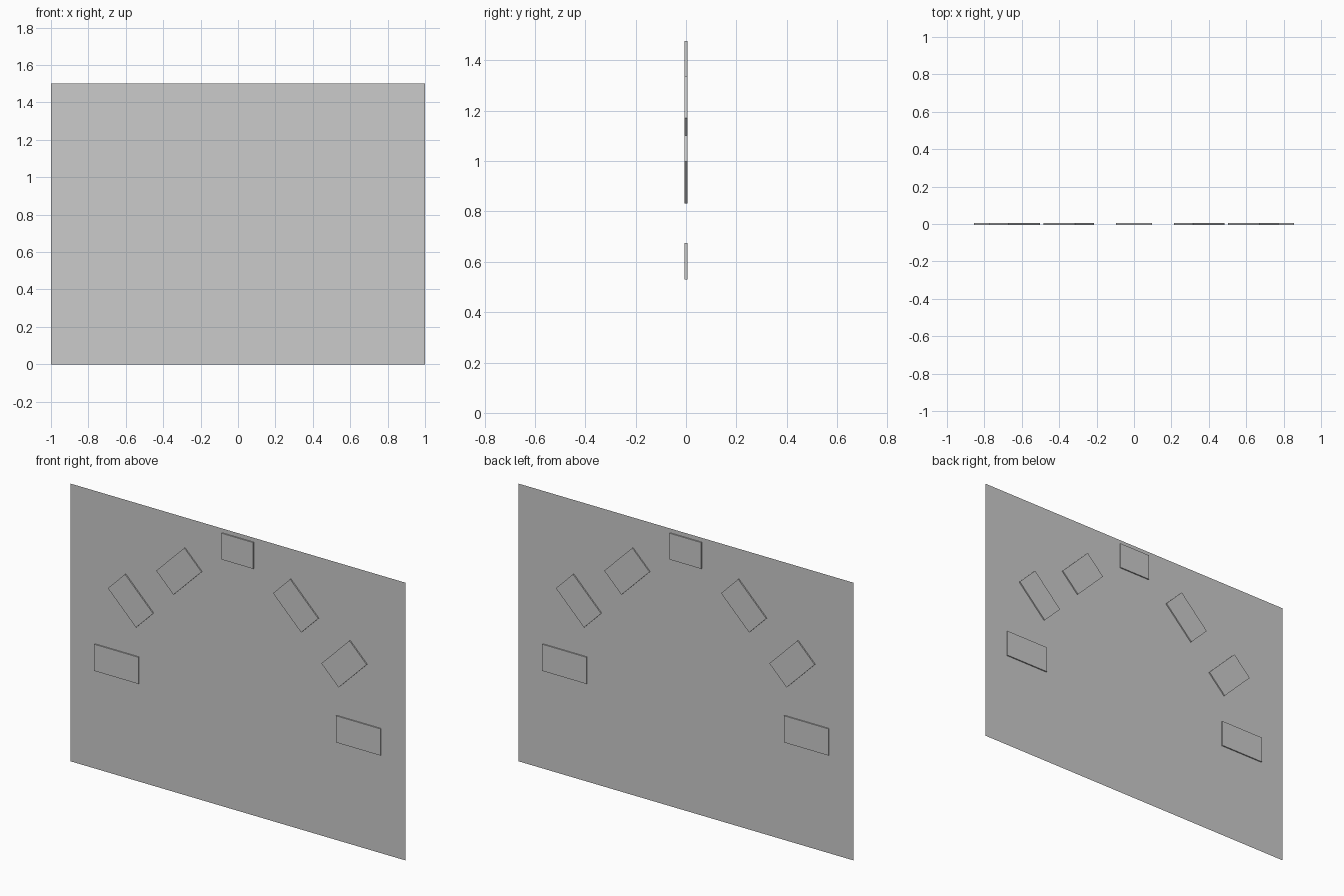
import bpy
from math import radians

if "Cube" in bpy.data.objects:
    bpy.data.objects.remove(bpy.data.objects["Cube"])

THICK = 0.013


def block(name, x, z, length, height, angle=0):
    """Thin rectangular plate centred on the sheet, turned in the sheet's plane."""
    bpy.ops.mesh.primitive_cube_add(size=1, location=(x, 0, z),
                                    rotation=(0, radians(-angle), 0))
    ob = bpy.context.object
    ob.name = name
    ob.scale = (length, THICK, height)
    return ob


# Backing sheet: a single upright face without thickness
bpy.ops.mesh.primitive_plane_add(size=1, location=(0, 0, 0.75),
                                 rotation=(radians(90), 0, 0))
sheet = bpy.context.object
sheet.name = "backing_sheet"
sheet.scale = (2, 1.5, 1)

# Plates at each side of the arch: name, x, z, length, height, angle on the right side
plates = [
    ("lower_plate", 0.723, 0.602, 0.265, 0.144, 0),
    ("middle_plate", 0.638, 0.966, 0.237, 0.145, 45),
    ("upper_plate", 0.349, 1.203, 0.237, 0.145, -45),
]
for name, x, z, length, height, angle in plates:
    for side, label in ((1, "right"), (-1, "left")):
        block(f"{name}_{label}", side * x, z, length, height, side * angle)

# Plate at the crown of the arch
block("top_plate", 0, 1.406, 0.19, 0.142)
